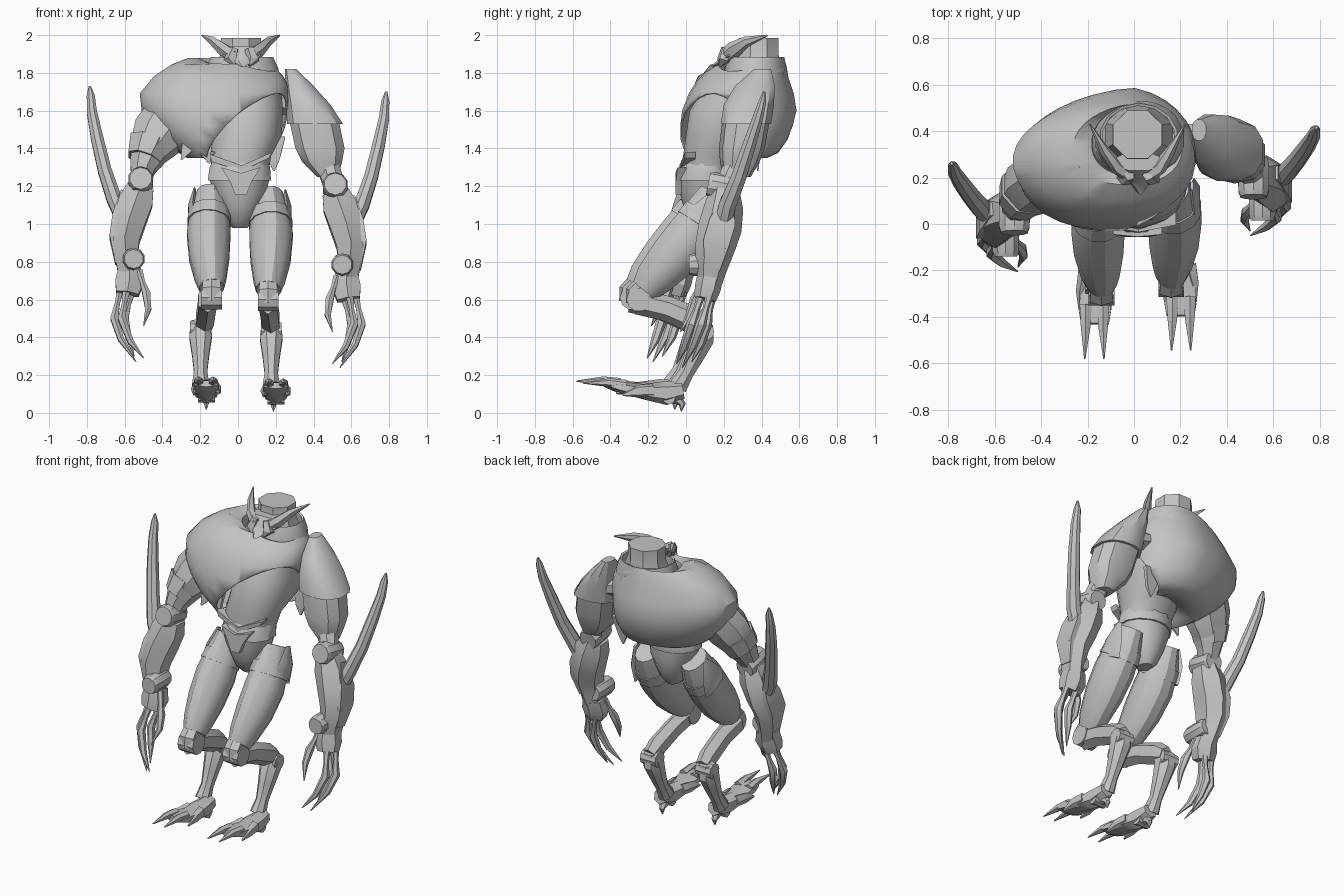
import bpy, bmesh, math
from mathutils import Vector

grey = bpy.data.materials.new("plain grey")
grey.diffuse_color = (0.55, 0.55, 0.55, 1)


def finish(name, bm, angle=32):
    bmesh.ops.recalc_face_normals(bm, faces=bm.faces)
    me = bpy.data.meshes.new(name)
    bm.to_mesh(me)
    bm.free()
    me.materials.append(grey)
    ob = bpy.data.objects.new(name, me)
    bpy.context.collection.objects.link(ob)
    bpy.ops.object.select_all(action='DESELECT')
    ob.select_set(True)
    bpy.context.view_layer.objects.active = ob
    bpy.ops.object.shade_smooth_by_angle(angle=math.radians(angle))
    return ob


def loft_bm(rings, n, flat=False, power=1.0, caps=True):
    """Skin rings of (x, y, z, rx, ry), square to the path or kept level."""
    bm = bmesh.new()
    cs = [Vector(r[:3]) for r in rings]
    k = 1 / math.cos(math.pi / n)
    loops = []
    for i, r in enumerate(rings):
        t = (cs[min(i + 1, len(cs) - 1)] - cs[max(i - 1, 0)]).normalized()
        if flat:
            t = Vector((0, 0, 1))
        u = (Vector((1, 0, 0)) - t * t.x).normalized()
        v = t.cross(u)
        loop = []
        for j in range(n):
            a = 2 * math.pi * (j + 0.5) / n
            c, s = math.cos(a), math.sin(a)
            c = math.copysign(abs(c) ** power, c)
            s = math.copysign(abs(s) ** power, s)
            loop.append(bm.verts.new(cs[i] + u * c * r[3] * k + v * s * r[4] * k))
        loops.append(loop)
    for a, b in zip(loops, loops[1:]):
        for j in range(n):
            bm.faces.new((a[j], a[(j + 1) % n], b[(j + 1) % n], b[j]))
    if caps:
        bm.faces.new(loops[0])
        bm.faces.new(loops[-1])
    return bm


def loft(name, rings, n=8, angle=32, **kw):
    return finish(name, loft_bm(rings, n, **kw), angle)


def disk(name, c, axis, r, h, n=10):
    c, d = Vector(c), Vector(axis).normalized()
    # a round joint with a chamfered rim
    rings = [(*(c + d * h * s), r * q, r * q) for s, q in ((-1, .85), (-.7, 1), (.7, 1), (1, .85))]
    if abs(d.x) < 0.9:
        return loft(name, rings, n)
    bm = bmesh.new()
    bmesh.ops.create_cone(bm, cap_ends=True, segments=n, radius1=r, radius2=r, depth=2 * h)
    rot = Vector((0, 0, 1)).rotation_difference(d).to_matrix()
    for v in bm.verts:
        v.co = rot @ v.co + c
    return finish(name, bm)


def plate(name, pts, y0, y1):
    bm = bmesh.new()
    a = [bm.verts.new((x, y0 + dy, z)) for x, z, dy in pts]
    b = [bm.verts.new((x, y1 + dy, z)) for x, z, dy in pts]
    bm.faces.new(a)
    bm.faces.new(b)
    for i in range(len(a)):
        j = (i + 1) % len(a)
        bm.faces.new((a[i], a[j], b[j], b[i]))
    return finish(name, bm)


# Cloak: big lopsided shell, open at the neck and cut away below the right breast
def span(z, x0, x1, y0, y1):
    return ((x0 + x1) / 2, (y0 + y1) / 2, z, (x1 - x0) / 2, (y1 - y0) / 2)


bm = loft_bm([span(*s) for s in (
    (1.38, -.14, .16, .01, .28), (1.355, -.27, .20, .0, .43), (1.38, -.31, .23, -.015, .485),
    (1.45, -.40, .25, -.025, .54), (1.52, -.46, .255, -.025, .57), (1.60, -.505, .255, -.015, .59),
    (1.69, -.515, .26, .02, .575), (1.78, -.44, .255, .06, .545), (1.84, -.35, .235, .11, .53),
    (1.875, -.26, .21, .17, .52), (1.85, -.185, .205, .20, .525), (1.77, -.17, .20, .21, .52))],
    32, flat=True, power=.88, caps=False)
for v in bm.verts:
    if v.co.x < 0 and v.co.y > .2:  # narrower at the back left
        v.co.y += .17 * v.co.x * (v.co.y - .2) / .3
    if v.co.z > 1.7:  # right shoulder and throat sit lower than the hump
        drop = .32 * max(0, v.co.x) + .25 * max(0, .3 - v.co.y) * (v.co.x > -.2)
        v.co.z -= drop * (v.co.z - 1.7) / .175
p1, p2, p3 = Vector((.26, .15, 1.74)), Vector((-.17, -.02, 1.39)), Vector((.2, .5, 1.33))
nrm = (p2 - p1).cross(p3 - p1).normalized()
if nrm.z > 0:
    nrm = -nrm
bmesh.ops.bisect_plane(bm, geom=bm.verts[:] + bm.edges[:] + bm.faces[:],
                       plane_co=p1, plane_no=nrm, clear_outer=True)
cloak = finish("cloak", bm, 40)
sol = cloak.modifiers.new("cloth", 'SOLIDIFY')
sol.thickness, sol.offset = .01, 0

# Cloak tatters hanging from the hem
for i, (x, y, z, dx) in enumerate(((-.27, .05, 1.34, -.03), (-.17, .03, 1.32, .02), (.19, .38, 1.28, 0))):
    loft(f"cloak_tatter_{i}", [(x - dx, y + .02, 1.46, .06, .015), (x, y, z + .06, .03, .01),
                               (x + dx, y, z, .004, .004)], 4)

# Chest, waist and pelvis
loft("chest", [span(*s) for s in (
    (1.26, -.13, .16, -.01, .24), (1.36, -.15, .175, -.015, .30), (1.47, -.14, .232, .0, .42),
    (1.6, -.14, .238, .02, .47), (1.70, -.13, .23, .08, .48), (1.74, -.1, .18, .16, .48))],
    20, flat=True, power=.9)
loft("waist_belt", [span(*s) for s in (
    (1.23, -.16, .175, -.045, .25), (1.30, -.15, .17, -.03, .26), (1.33, -.135, .16, -.01, .25))], 12, flat=True)
loft("pelvis", [span(*s) for s in (
    (.98, -.03, .05, .06, .16), (1.02, -.07, .09, .02, .19), (1.09, -.1, .12, -.01, .22),
    (1.17, -.13, .15, -.03, .24), (1.25, -.155, .17, -.035, .24))], 14, flat=True)
plate("belt_buckle", [(-.09, 1.30, .01), (.015, 1.27, 0), (.12, 1.30, .01), (.07, 1.22, 0),
                      (.045, 1.155, 0), (-.015, 1.155, 0), (-.04, 1.22, 0)], -.055, 0)
plate("belly_plate", [(-.15, 1.37, .03), (.02, 1.31, 0), (.18, 1.38, .03), (.165, 1.35, .03),
                      (.02, 1.28, 0), (-.14, 1.33, .03)], -.035, .02)

# Collar, neck and jaw with its two swept horns
loft("collar", [(.025, .365, 1.75, .195, .165), (.025, .368, 1.82, .19, .158), (.02, .372, 1.885, .165, .145),
                (.02, .372, 1.88, .153, .133), (.02, .375, 1.76, .153, .133)], 14, flat=True, caps=False)
loft("neck", [(.02, .38, 1.74, .145, .13), (.018, .38, 1.84, .13, .122), (.015, .385, 1.90, .108, .105),
              (.015, .385, 1.985, .106, .104)], 8, flat=True)
loft("jaw", [(.02, .27, 1.94, .1, .04), (.02, .24, 1.89, .1, .045), (.025, .2, 1.86, .05, .04),
             (.028, .14, 1.835, .012, .012)], 8, flat=True)
for s, side in ((-1, "left"), (1, "right")):
    loft(side + "_horn", [(.02 + s * .035, .21, 1.885, .03, .035), (.02 + s * .095, .25, 1.92, .025, .04),
                          (.015 + s * .145, .32, 1.965, .018, .025), (.015 + s * .205, .43, 1.998, .003, .004)], 6)
    loft(side + "_cheek", [(.02 + s * .04, .21, 1.93, .02, .02), (.02 + s * .06, .2, 1.87, .03, .03),
                           (.02 + s * .04, .18, 1.84, .008, .01)], 5)


# Legs
def leg(side, s, dy, dz, shift, fx):
    def at(rs, k=1, dx=0):
        return [(.01 + dx + s * r[0], r[1] + dy, r[2] + dz, r[3] * k, r[4] * k) for r in rs]
    thigh = [(.155, .135, 1.165, .07, .09), (.16, .08, 1.06, .1, .115), (.165, 0, .94, .115, .13),
             (.162, -.1, .82, .106, .125), (.155, -.2, .71, .083, .1), (.15, -.245, .655, .065, .075)]
    loft(side + "_thigh", at(thigh), 12)
    loft(side + "_thigh_cuff", at([thigh[1], (.163, .04, 1.0, .11, .122)], 1.05), 12)
    loft(side + "_hip_spike", at([(.245, .05, .98, .022, .09), (.25, .1, 1.08, .024, .07),
                                  (.24, .14, 1.18, .006, .02)]), 6)
    loft(side + "_knee_cap", at([(.15, -.27, .69, .045, .03), (.15, -.31, .65, .05, .03),
                                 (.15, -.315, .585, .04, .025)]), 6)
    disk(side + "_knee", (.01 + s * .15, -.275 + dy, .605 + dz), (1, 0, 0), .065, .055)
    loft(side + "_shin_link", at([(.155, -.28, .595, .05, .06), (.16, -.12, .555, .047, .058),
                                  (.17, .03, .49, .047, .06), (.175, .09, .455, .04, .045)], 1, shift / 2), 6)
    disk(side + "_hock", (.01 + shift + s * .178, .075 + dy, .435 + dz), (1, 0, 0), .05, .055)
    loft(side + "_lower_leg", at([(.178, .085, .48, .05, .035), (.178, .06, .40, .06, .065),
                                  (.178, .015, .30, .045, .052), (.178, -.025, .215, .035, .04),
                                  (.178, -.07, .14, .045, .05)], 1, shift), 8)
    loft(side + "_foot", at([(.178, -.04, .125, .04, .04), (.178, -.13, .11, .055, .055),
                             (.178, -.25, .118, .062, .035), (.178, -.37, .14, .068, .026),
                             (.178, -.42, .15, .06, .015)], 1, fx), 6)
    for i, x in enumerate((-.035, .04)):
        loft(f"{side}_toe_{i}", at([(.178 + x, -.34, .15, .026, .026), (.178 + x, -.43, .165, .021, .02),
                                    (.178 + x * 1.1, -.57, .163, .003, .003)], 1, fx), 6)
    for i, x in enumerate((-.06, .06)):
        loft(f"{side}_side_toe_{i}", at([(.178 + x * .7, -.2, .125, .025, .03), (.178 + x, -.28, .12, .018, .028),
                                         (.178 + x * 1.1, -.36, .10, .004, .005)], 1, fx), 5)
    disk(side + "_heel_joint", (.01 + fx + s * .178, -.115 + dy, .085 + dz), (1, 0, 0), .035, .045, 8)
    loft(side + "_heel_talon", at([(.178, -.11, .09, .022, .025), (.178, -.065, .075, .022, .024),
                                   (.178, -.045, .05, .015, .016), (.178, -.05, .012, .002, .002)]), 6)


leg("left", -1, -.01, .005, -.03, 0)
leg("right", 1, .025, -.005, -.012, .012)


# Arms from the elbow down; the left one reaches further forward
def forearm(side, s, dy, dz):
    def at(rs):
        return [(s * r[0], r[1] + dy, r[2] + dz, *r[3:]) for r in rs]
    disk(side + "_elbow", (s * .515, .2 + dy, 1.195 + dz), (0, 1, -.2), .066, .085)
    loft(side + "_forearm", at([(.515, .205, 1.17, .07, .07), (.54, .2, 1.09, .09, .09), (.575, .18, .98, .085, .1),
                                (.6, .155, .88, .078, .092), (.59, .135, .77, .055, .073),
                                (.575, .125, .68, .055, .055)]), 6)
    loft(side + "_forearm_guard", at([(.59, .22, 1.14, .03, .03), (.62, .19, 1.0, .045, .07),
                                      (.645, .16, .9, .035, .07), (.63, .14, .76, .02, .04)]), 4)
    disk(side + "_wrist", (s * .552, .1 + dy, .785 + dz), (0, 1, 0), .057, .085)
    loft(side + "_hand", at([(.575, .13, .73, .06, .06), (.575, .115, .66, .075, .06),
                             (.585, .1, .60, .06, .05)]), 6)
    loft(side + "_arm_blade", at([(.6, .19, .97, .035, .045), (.655, .22, 1.1, .04, .045), (.705, .28, 1.25, .036, .04),
                                  (.745, .335, 1.42, .033, .035), (.773, .38, 1.56, .027, .028),
                                  (.78, .405, 1.65, .021, .02), (.785, .415, 1.70, .006, .006)]), 8)
    claws = (((.62, .13, .64), (.655, .08, .47), (.62, .04, .36), (.54, -.02, .24)),
             ((.59, .08, .62), (.615, .03, .47), (.57, -.01, .35), (.5, -.05, .26)),
             ((.56, .14, .62), (.6, .11, .47), (.58, .08, .37), (.55, .03, .27)),
             ((.525, .1, .72), (.485, .05, .60), (.475, .02, .52), (.5, -.03, .43)))
    for i, c in enumerate(claws):
        r = (.02, .021, .016, .002)
        mid = tuple((Vector(c[0]) + Vector(c[1])) / 2)
        rings = [(*c[0], r[0], r[0]), (*mid, .013, .015)]
        rings += [(*p, q, q * 1.2) for p, q in zip(c[1:], r[1:])]
        loft(f"{side}_claw_{i}", at(rings), 6)


forearm("right", 1, 0, 0)
forearm("left", -1, -.155, .03)

# Right shoulder armour and upper arm
loft("right_pauldron", [span(*s) for s in (
    (1.82, .25, .31, .36, .45), (1.73, .25, .40, .26, .47), (1.63, .255, .49, .20, .465),
    (1.53, .26, .555, .185, .45))], 12, flat=True, power=.85)
loft("right_sleeve", [span(*s) for s in (
    (1.56, .27, .53, .20, .44), (1.40, .305, .563, .18, .41), (1.33, .34, .55, .185, .385),
    (1.25, .42, .53, .20, .34))], 10, flat=True, power=.85)
loft("right_upper_arm", [(.46, .28, 1.36, .06, .06), (.51, .21, 1.2, .055, .055)], 8)
loft("right_shoulder_joint", [(.15, .35, 1.66, .06, .08), (.35, .35, 1.62, .06, .08)], 8)

# Left upper arm, coming out from under the cloak
loft("left_upper_arm", [(-.36, .22, 1.57, .13, .12), (-.42, .17, 1.47, .14, .12), (-.475, .13, 1.38, .1, .1),
                        (-.505, .09, 1.29, .065, .075), (-.515, .06, 1.22, .05, .06)], 8)
loft("left_arm_cuff", [(-.46, .15, 1.43, .115, .112), (-.495, .11, 1.34, .09, .1)], 8)
